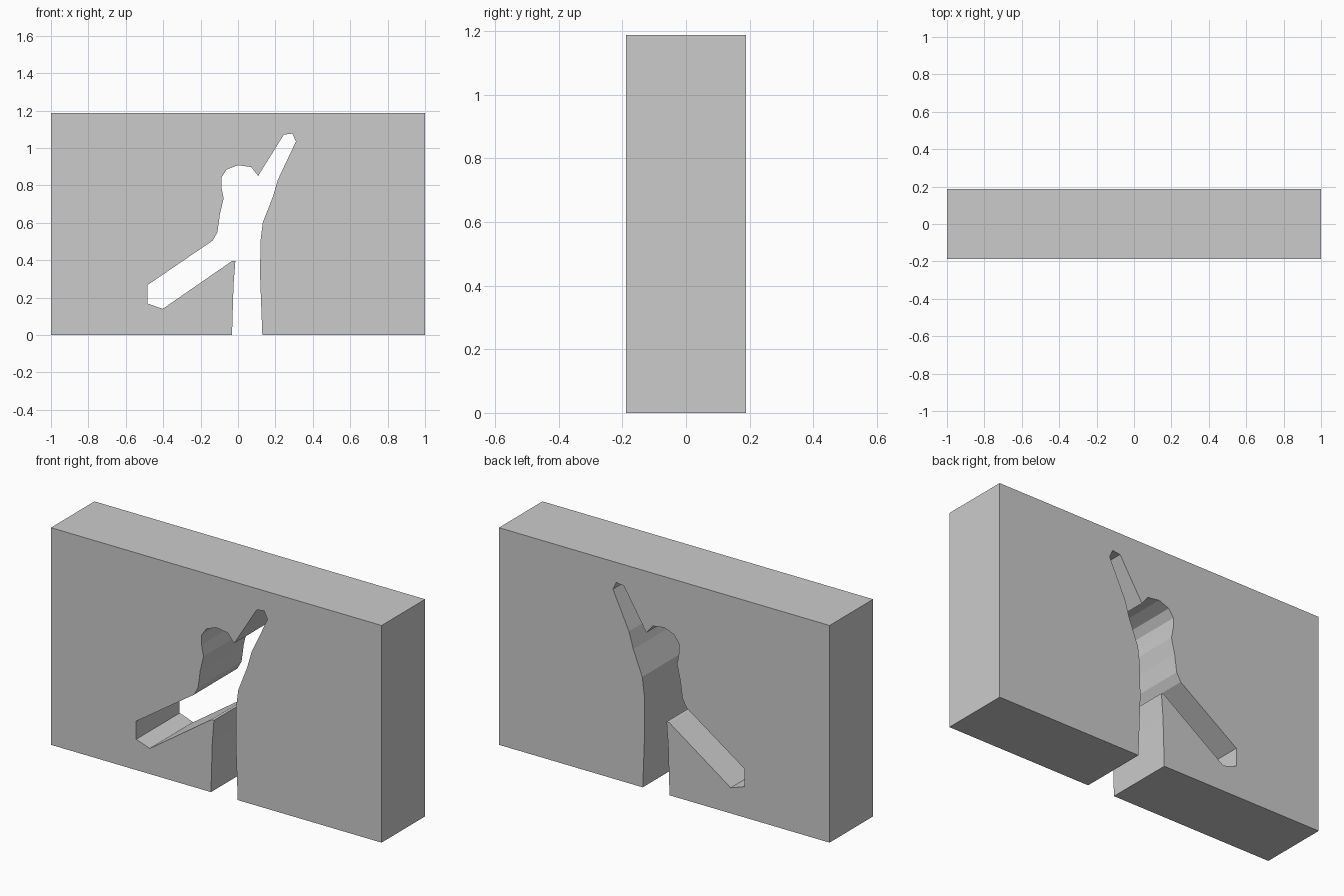
import bpy, bmesh

if "Cube" in bpy.data.objects:
    bpy.data.objects.remove(bpy.data.objects["Cube"])

HALF_DEPTH = 0.188
HEIGHT = 1.187

# Edge of the figure-shaped opening, from its left foot over the top to its right foot (x, z)
opening = [
    (-0.032, 0), (-0.024, 0.27), (-0.014, 0.397), (-0.03, 0.397),     # standing leg, inside
    (-0.402, 0.14), (-0.484, 0.168), (-0.484, 0.267), (-0.135, 0.505),  # kicked-out leg
    (-0.110, 0.55), (-0.097, 0.645), (-0.077, 0.73),                  # flank
    (-0.089, 0.79), (-0.089, 0.843), (-0.06, 0.885),                  # head
    (0.0, 0.908), (0.07, 0.898), (0.108, 0.851),
    (0.245, 1.071), (0.29, 1.077), (0.31, 1.035),                     # raised arm
    (0.213, 0.83), (0.187, 0.74), (0.133, 0.603),
    (0.12, 0.5), (0.118, 0.32), (0.13, 0),                            # standing leg, outside
]
outline = [(-1, 0)] + opening + [(1, 0), (1, HEIGHT), (-1, HEIGHT)]

# Wall: the outline extruded straight back through its depth
bm = bmesh.new()
front = bm.faces.new([bm.verts.new((x, -HALF_DEPTH, z)) for x, z in outline])
new = bmesh.ops.extrude_face_region(bm, geom=[front], use_keep_orig=True)["geom"]
back_verts = [g for g in new if isinstance(g, bmesh.types.BMVert)]
bmesh.ops.translate(bm, vec=(0, 2 * HALF_DEPTH, 0), verts=back_verts)
bmesh.ops.recalc_face_normals(bm, faces=bm.faces)
bmesh.ops.triangulate(bm, faces=[f for f in bm.faces if len(f.verts) > 4])

mesh = bpy.data.meshes.new("wall_with_cutout")
bm.to_mesh(mesh)
bm.free()
wall = bpy.data.objects.new("wall_with_cutout", mesh)
bpy.context.collection.objects.link(wall)
